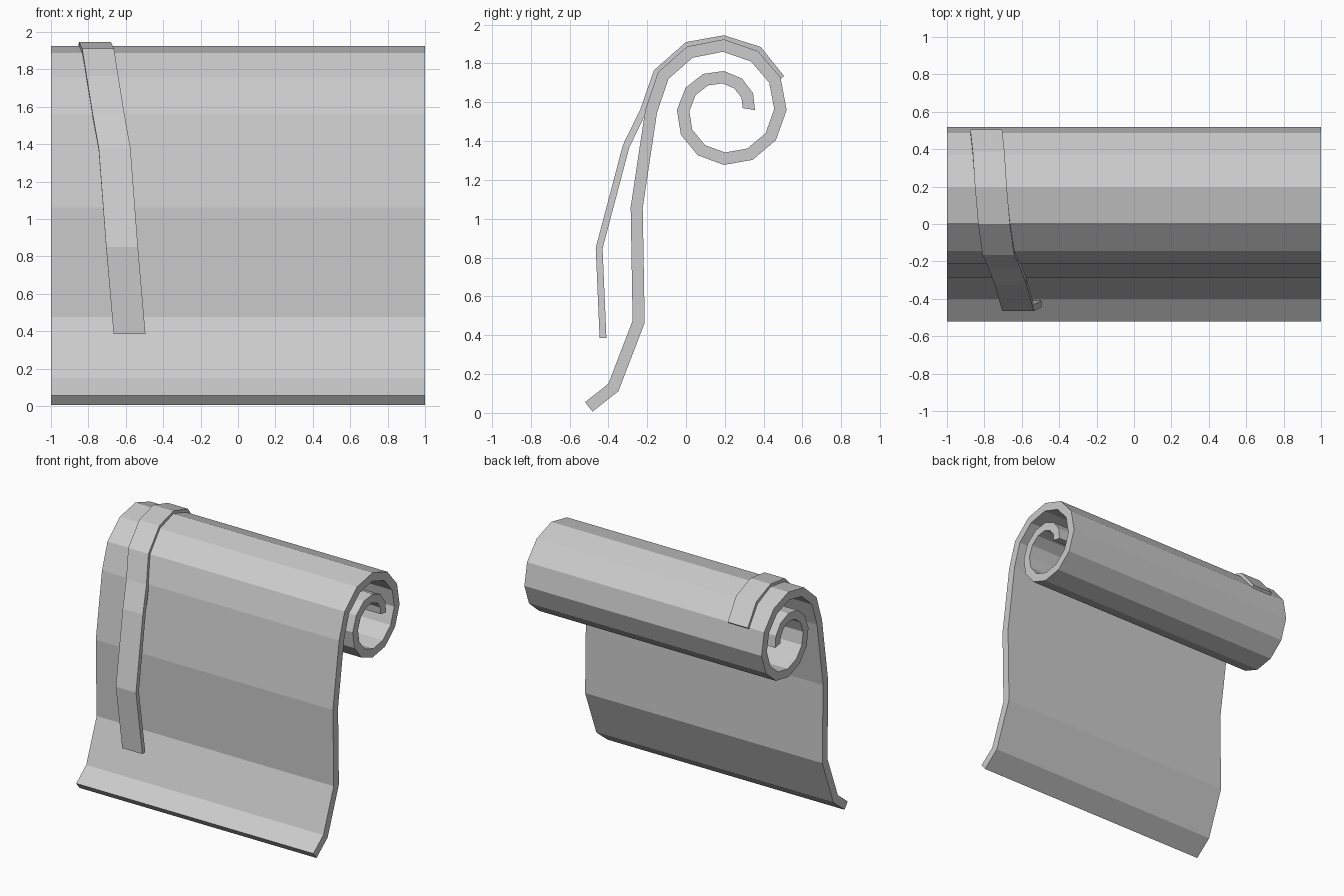
import bpy
import bmesh
from math import cos, sin, radians
from mathutils import Vector

cube = bpy.data.objects.get("Cube")
if cube:
    bpy.data.objects.remove(cube, do_unlink=True)

grey = bpy.data.materials.new("plain grey")
grey.use_nodes = True
COLOUR = (0.6, 0.6, 0.6, 1)
grey.diffuse_color = COLOUR
grey.node_tree.nodes["Principled BSDF"].inputs["Base Color"].default_value = COLOUR


def inner_line(points, thickness):
    """Offset a (y, z) path to its right with mitred corners."""
    pts = [Vector(p) for p in points]
    dirs = [(b - a).normalized() for a, b in zip(pts, pts[1:])]
    normals = [Vector((d.y, -d.x)) for d in dirs]
    result = []
    for p, n, m in zip(pts, normals[:1] + normals, normals + normals[-1:]):
        mid = (n + m).normalized()
        result.append(p + mid * thickness / mid.dot(n))
    return result


def make_strip(name, outer, inner, lefts, width):
    """Solid bent band: one four-cornered ring per path point."""
    bm = bmesh.new()
    rings = []
    for o, i, x in zip(outer, inner, lefts):
        corners = [(x, *o), (x + width, *o), (x + width, *i), (x, *i)]
        rings.append([bm.verts.new(c) for c in corners])
    for a, b in zip(rings, rings[1:]):
        for k in range(4):
            n = (k + 1) % 4
            bm.faces.new((a[k], a[n], b[n], b[k]))
    bm.faces.new(rings[0])
    bm.faces.new(rings[-1])
    bmesh.ops.recalc_face_normals(bm, faces=bm.faces)
    mesh = bpy.data.meshes.new(name)
    bm.to_mesh(mesh)
    bm.free()
    mesh.materials.append(grey)
    obj = bpy.data.objects.new(name, mesh)
    bpy.context.collection.objects.link(obj)
    return obj


# Hanging sheet that rolls up into a spiral at the top
hanging = [(-0.52, 0.055), (-0.4, 0.15), (-0.275, 0.475), (-0.285, 1.06)]
STEPS = 18
spiral = []
for s in range(STEPS + 2):
    angle = radians(180 - 30 * s)
    radius = 0.405 - 0.0136 * s
    spiral.append((0.195 + radius * cos(angle), 1.56 + radius * sin(angle)))
sheet_outer = hanging + spiral
sheet_inner = inner_line(sheet_outer, 0.062)
# the extra last point only squares off the spiral's end
make_strip("rolled_sheet", sheet_outer[:-1], sheet_inner[:-1],
           [-1] * (len(sheet_outer) - 1), 2)

# Slanting strap laid over the roll: left edge x, then y and z
strap = [
    (-0.665, -0.445, 0.385), (-0.705, -0.465, 0.85), (-0.745, -0.325, 1.38),
    (-0.778, -0.235, 1.565), (-0.81, -0.165, 1.765), (-0.833, 0, 1.91),
    (-0.85, 0.195, 1.945), (-0.862, 0.385, 1.885), (-0.875, 0.505, 1.735),
]
strap_outer = [p[1:] for p in strap]
make_strip("strap", strap_outer, inner_line(strap_outer, 0.035),
           [p[0] for p in strap], 0.17)
